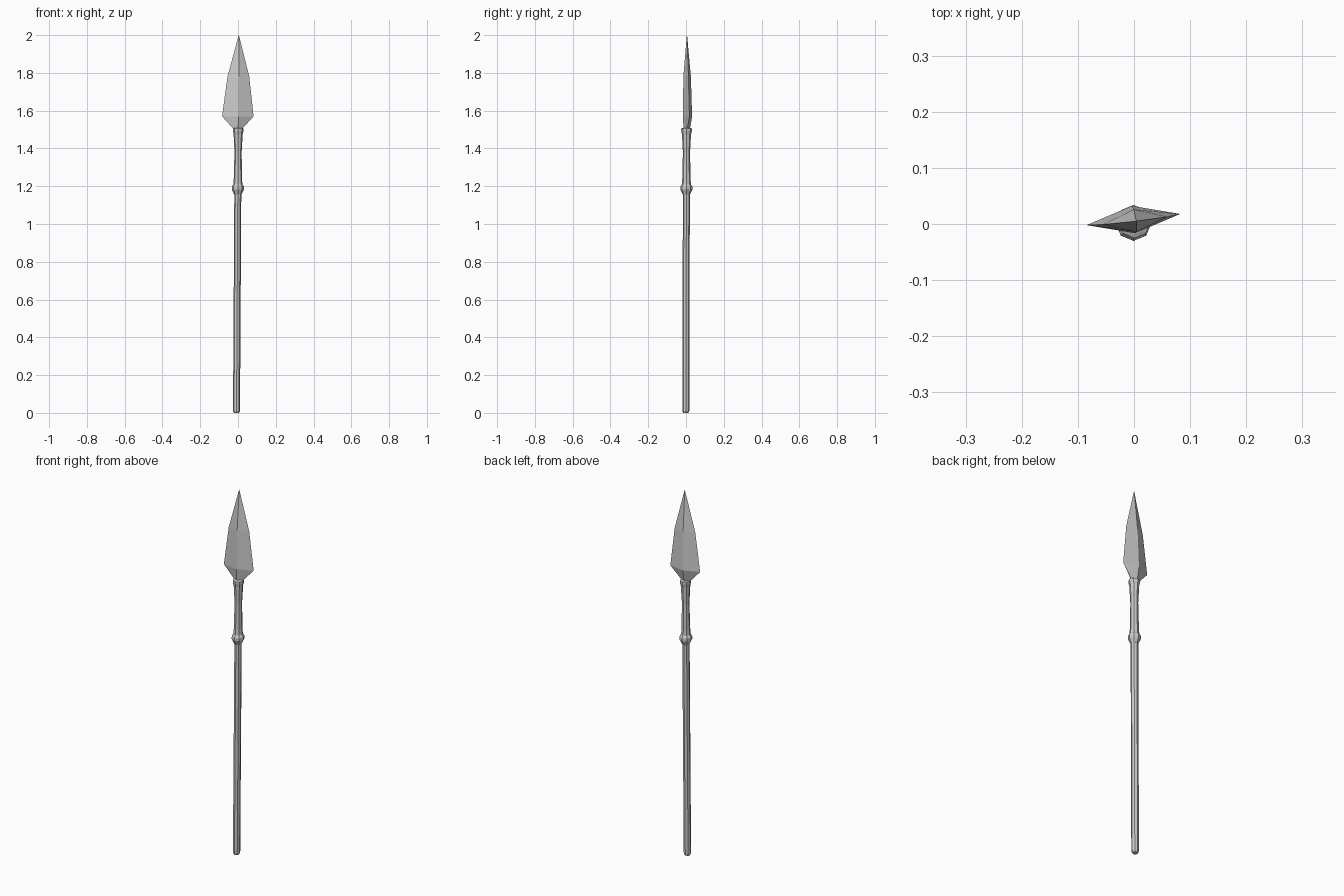
import bpy, math

if "Cube" in bpy.data.objects:
    bpy.data.objects.remove(bpy.data.objects["Cube"])

def axis(z):
    # the spear leans very slightly
    return -0.008 + 0.006 * z, -0.001 + 0.0025 * z

def loft(name, rings):
    # skin equal-sized rings of points, capping both ends
    n = len(rings[0])
    verts = [p for r in rings for p in r]
    faces = [(i * n + j, i * n + (j + 1) % n, (i + 1) * n + (j + 1) % n, (i + 1) * n + j)
             for i in range(len(rings) - 1) for j in range(n)]
    faces.append(tuple(reversed(range(n))))
    faces.append(tuple(range(len(verts) - n, len(verts))))
    me = bpy.data.meshes.new(name)
    me.from_pydata(verts, [], faces)
    ob = bpy.data.objects.new(name, me)
    bpy.context.collection.objects.link(ob)
    return ob

def turned(name, profile, sides=8):
    rings = []
    for r, z in profile:
        cx, cy = axis(z)
        rings.append([(cx + r * math.cos(2 * math.pi * k / sides),
                       cy + r * math.sin(2 * math.pi * k / sides), z) for k in range(sides)])
    return loft(name, rings)

# octagonal wooden shaft with a chamfered butt
turned("shaft", [(0.014, 0.0), (0.0185, 0.01), (0.0185, 1.17)])

# waisted metal socket with a collar at each end
turned("socket", [(0.019, 1.155), (0.032, 1.182), (0.032, 1.198), (0.024, 1.21),
                  (0.022, 1.24), (0.019, 1.38), (0.024, 1.475), (0.028, 1.492),
                  (0.028, 1.505), (0.020, 1.509)])

# diamond-section blade: z, half width, half thickness, centre y
sections = [(1.503, 0.023, 0.017, 0.004), (1.57, 0.084, 0.0245, 0.008),
            (1.78, 0.058, 0.020, 0.006), (1.999, 0.0008, 0.0008, 0.005)]
twist = math.radians(6.8)
c, s = math.cos(twist), math.sin(twist)
rings = []
for z, w, t, cy in sections:
    cx = 0.004 * (z - 1.57) / 0.43 if z > 1.57 else -0.001
    rings.append([(cx + x * c - y * s, cy + x * s + y * c, z)
                  for x, y in ((w, 0), (0, t), (-w, 0), (0, -t))])
loft("blade", rings)
